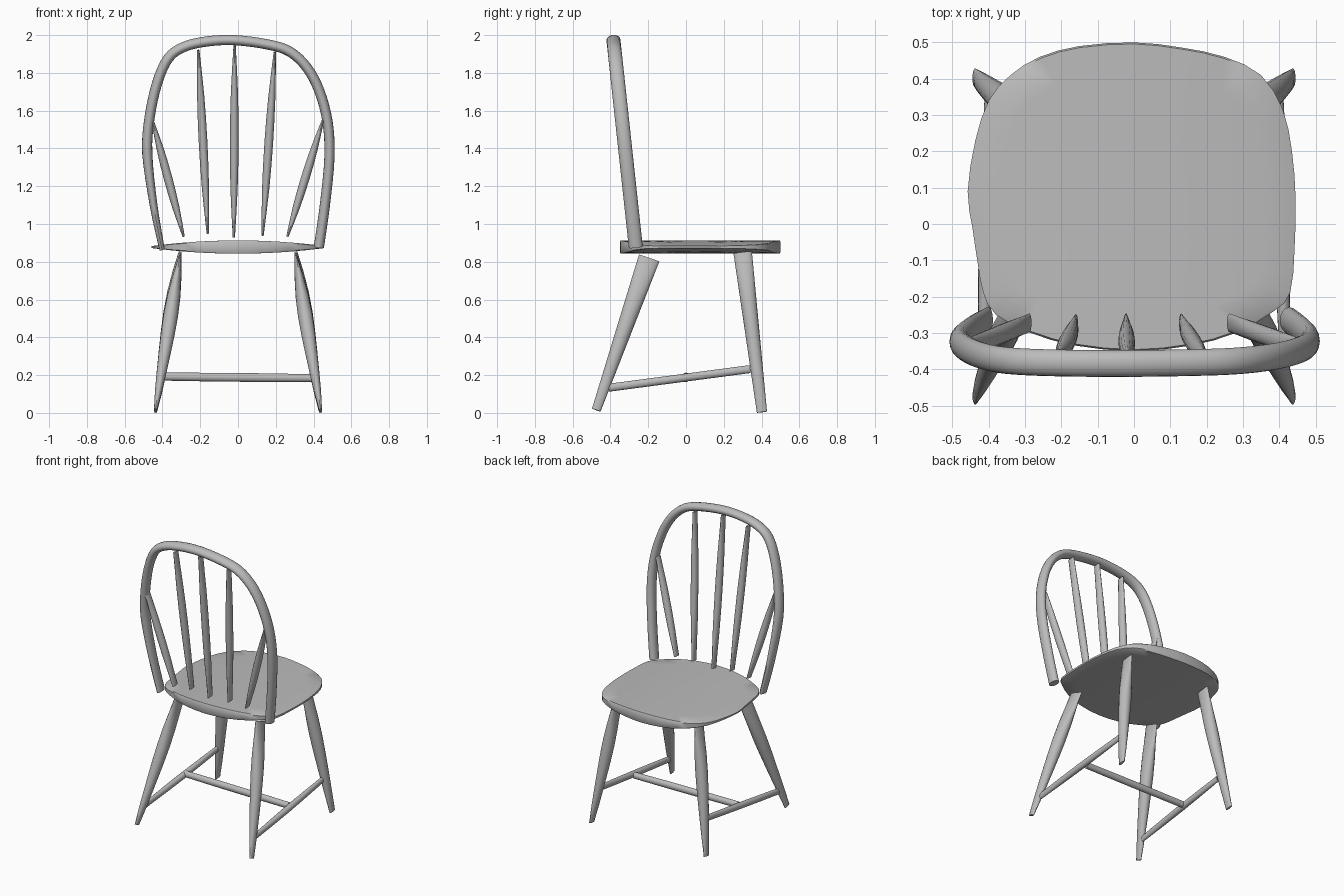
import bpy
import bmesh
import math
from mathutils import Vector

default_cube = bpy.data.objects.get("Cube")
if default_cube:
    bpy.data.objects.remove(default_cube, do_unlink=True)

# Single plain grey finish
GREY = (0.5, 0.5, 0.5, 1)
finish = bpy.data.materials.new("plain_grey")
finish.use_nodes = True
finish.diffuse_color = GREY
shader = finish.node_tree.nodes["Principled BSDF"]
shader.inputs["Base Color"].default_value = GREY
shader.inputs["Roughness"].default_value = 0.6


def loft(name, rings):
    """Skin a closed, capped surface through a list of point rings."""
    bm = bmesh.new()
    loops = [[bm.verts.new(p) for p in ring] for ring in rings]
    count = len(loops[0])
    for lower, upper in zip(loops, loops[1:]):
        for i in range(count):
            j = (i + 1) % count
            bm.faces.new((lower[i], lower[j], upper[j], upper[i]))
    bm.faces.new(loops[0])
    bm.faces.new(loops[-1])
    bmesh.ops.recalc_face_normals(bm, faces=bm.faces)
    mesh = bpy.data.meshes.new(name)
    bm.to_mesh(mesh)
    bm.free()
    obj = bpy.data.objects.new(name, mesh)
    bpy.context.collection.objects.link(obj)
    mesh.materials.append(finish)
    bpy.ops.object.select_all(action="DESELECT")
    obj.select_set(True)
    bpy.context.view_layer.objects.active = obj
    bpy.ops.object.shade_smooth_by_angle(angle=math.radians(40))
    return obj


def ellipse(center, u, v, sides=16):
    turns = [2 * math.pi * i / sides for i in range(sides)]
    return [center + u * math.cos(t) + v * math.sin(t) for t in turns]


def rod(name, start, end, widths, depths, side=(1, 0, 0)):
    """Straight turned rod; widths run along 'side', depths run across it."""
    start, end = Vector(start), Vector(end)
    axis = (end - start).normalized()
    v = axis.cross(Vector(side)).normalized()
    u = v.cross(axis)
    rings = []
    for i, width in enumerate(widths):
        t = i / (len(widths) - 1)
        depth = depths[0] + (depths[1] - depths[0]) * t
        rings.append(ellipse(start.lerp(end, t), u * width, v * depth))
    return loft(name, rings)


def smooth_path(points, steps=4, closed=False):
    """Catmull-Rom curve through the points."""
    pts = [Vector(p) for p in points]
    n = len(pts)
    result = []
    for i in range(n if closed else n - 1):
        if closed:
            a, b, c, d = (pts[(i + k) % n] for k in (-1, 0, 1, 2))
        else:
            a, b, c, d = (pts[min(max(i + k, 0), n - 1)] for k in (-1, 0, 1, 2))
        for s in range(steps):
            t = s / steps
            result.append(b + (c - a) * (t / 2)
                          + (a * 2 - b * 5 + c * 4 - d) * (t * t / 2)
                          + (b * 3 - a - c * 3 + d) * (t ** 3 / 2))
    return result if closed else result + [pts[-1]]


# Seat: rounded outline, lens-shaped from side to side
outline = smooth_path([
    (0, .5), (-.15, .49), (-.26, .46), (-.34, .41), (-.4, .34), (-.437, .23),
    (-.458, .09), (-.445, -.01), (-.43, -.11), (-.415, -.19), (-.38, -.25),
    (-.285, -.3), (-.16, -.335), (0, -.35), (.155, -.335), (.28, -.3),
    (.385, -.24), (.43, -.19), (.442, -.07), (.445, .07), (.435, .2),
    (.41, .315), (.35, .41), (.25, .46), (.13, .486)], 2, True)
SEAT_Z = 0.878


def seat_ring(scale, direction):
    ring = []
    for p in outline:
        x, y = p.x * scale, .07 + (p.y - .07) * scale
        half = .005 + .03 * max(0, 1 - (x / .46) ** 2)
        ring.append(Vector((x, y, SEAT_Z + direction * half)))
    return ring


scales = (.2, .4, .6, .8, .99)
loft("seat", [seat_ring(s, 1) for s in scales] + [seat_ring(1, .8), seat_ring(1, -.8)]
     + [seat_ring(s, -1) for s in reversed(scales)])


# Back hoop: bent rod lying in a backward-leaning plane
def lean(x, z):
    return Vector((x, -.265 - (z - .87) * .108, z))


hoop = smooth_path([lean(x, z) for x, z in (
    (-.402, .865), (-.447, 1.1), (-.48, 1.37), (-.47, 1.55), (-.43, 1.74),
    (-.37, 1.876), (-.285, 1.938), (-.16, 1.967), (-.015, 1.973), (.16, 1.95),
    (.275, 1.912), (.365, 1.828), (.43, 1.706), (.474, 1.542), (.484, 1.352),
    (.46, 1.1), (.428, .877))])
normal = Vector((0, 1, .108)).normalized()
rings = []
for i, p in enumerate(hoop):
    tangent = (hoop[min(i + 1, len(hoop) - 1)] - hoop[max(i - 1, 0)]).normalized()
    width = .014 + .013 * min(1, i / 8)
    rings.append(ellipse(p, tangent.cross(normal) * width, normal * .037))
loft("back_hoop", rings)

# Spindles: slim rods, swelling in the middle
spindles = {
    "outer_right": (-.288, .935, -.453, 1.55),
    "inner_right": (-.16, .95, -.21, 1.92),
    "center": (-.022, .93, -.018, 1.945),
    "inner_left": (.13, .94, .195, 1.91),
    "outer_left": (.262, .935, .45, 1.55)}
for label, (x0, z0, x1, z1) in spindles.items():
    rod("spindle_" + label, lean(x0, z0), lean(x1, z1),
        (.006, .013, .019, .022, .023, .022, .019, .013, .006), (.026, .026))

# Legs and side stretchers, mirrored left and right
leg_widths = (.008, .024, .035, .039, .037, .032, .026, .019, .008)
for label, s in (("left", 1), ("right", -1)):
    rod("rear_leg_" + label, (s * .307, -.195, .82), (s * .437, -.475, .015),
        leg_widths, (.057, .024))
    rod("front_leg_" + label, (s * .307, .3, .85), (s * .437, .402, .004),
        leg_widths, (.049, .027))
    rod("side_stretcher_" + label, (s * .415, -.41, .133), (s * .4, .34, .232),
        (.012, .018, .021, .018, .012), (.021, .021))

# Cross stretcher between the side stretchers
rod("cross_stretcher", (-.4, 0, .192), (.39, 0, .184),
    (.021, .023, .023, .021), (.02, .02), (0, 0, 1))
